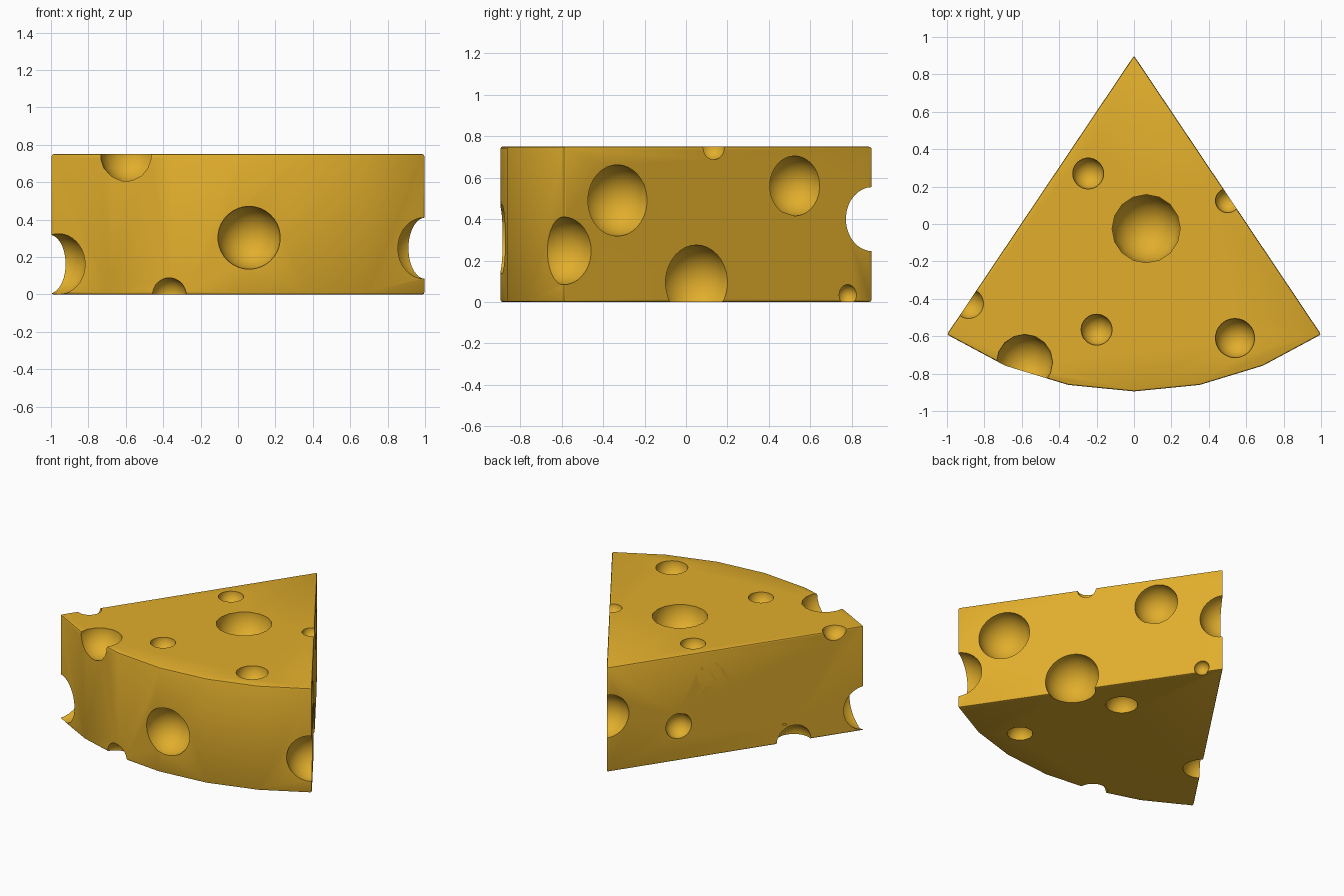
import bpy, bmesh, math
from mathutils import Matrix

if "Cube" in bpy.data.objects:
    bpy.data.objects.remove(bpy.data.objects["Cube"])

HEIGHT, APEX_Y, RADIUS = 0.75, 0.9, 1.795
HALF_ANGLE = math.atan2(1.0, 1.49)


def make_object(name, bm):
    mesh = bpy.data.meshes.new(name)
    bm.to_mesh(mesh)
    bm.free()
    obj = bpy.data.objects.new(name, mesh)
    bpy.context.collection.objects.link(obj)
    return obj


def side_point(t, z, r, side):
    """Hole centred on a flat side; t runs from the tip (0) to the rind (1)."""
    return (side * t, APEX_Y - 1.49 * t, z, r)


# Wedge: tip plus a six-segment arc, extruded upwards
bm = bmesh.new()
outline = [bm.verts.new((0, APEX_Y, 0))]
for i in range(7):
    a = HALF_ANGLE * (i / 3 - 1)
    outline.append(bm.verts.new((RADIUS * math.sin(a), APEX_Y - RADIUS * math.cos(a), 0)))
base = bm.faces.new(outline)
top = bmesh.ops.extrude_face_region(bm, geom=[base])["geom"]
bmesh.ops.translate(bm, vec=(0, 0, HEIGHT), verts=[v for v in top if isinstance(v, bmesh.types.BMVert)])
bmesh.ops.recalc_face_normals(bm, faces=bm.faces)
cheese = make_object("cheese_wedge", bm)

# Holes: x, y, z, radius
coarse = [(0.065, -0.025, HEIGHT, 0.185), (-0.585, -0.74, HEIGHT, 0.152)]
fine = [
    # top
    (-0.245, 0.27, HEIGHT, 0.083), (0.5, 0.125, HEIGHT, 0.065),
    (-0.2, -0.565, HEIGHT, 0.083), (0.54, -0.61, HEIGHT, 0.105),
    (-0.885, -0.425, HEIGHT + 0.01, 0.081),
    # rind and corners
    (0.06, -0.89, 0.303, 0.168), (-0.37, -0.86, -0.005, 0.094),
    (-0.97, -0.629, 0.162, 0.164), (1.0, -0.595, 0.247, 0.164),
    (0.0, APEX_Y, 0.4, 0.155),
    # right side
    side_point(0.826, 0.49, 0.172, 1), side_point(0.252, 0.56, 0.145, 1),
    side_point(0.57, 0.095, 0.18, 1), side_point(0.08, 0.034, 0.05, 1),
    # left side
    side_point(0.40, 0.583, 0.088, -1), side_point(0.28, 0.248, 0.09, -1),
    side_point(0.689, 0.277, 0.149, -1), side_point(0.728, 0.0, 0.12, -1),
    # underside
    (0.205, 0.12, 0.0, 0.104), (0.472, -0.593, 0.0, 0.084),
]
bm = bmesh.new()
for holes, seg in ((coarse, 16), (fine, 32)):
    for x, y, z, r in holes:
        bmesh.ops.create_uvsphere(bm, u_segments=seg, v_segments=seg // 2 + 1, radius=r,
                                  matrix=Matrix.Translation((x, y, z)))
cutter = make_object("hole_cutter", bm)
cutter.hide_render = True

# Soften the edges, then carve the holes
bevel = cheese.modifiers.new("edge_bevel", 'BEVEL')
bevel.width = 0.01
bevel.segments = 2
bevel.limit_method = 'ANGLE'
carve = cheese.modifiers.new("holes", 'BOOLEAN')
carve.operation = 'DIFFERENCE'
carve.solver = 'EXACT'
carve.object = cutter
bpy.context.view_layer.objects.active = cheese
cheese.select_set(True)
for m in (bevel.name, carve.name):
    bpy.ops.object.modifier_apply(modifier=m)
bpy.data.objects.remove(cutter)

# Golden cheese colour
mat = bpy.data.materials.new("cheese")
mat.diffuse_color = (0.75, 0.42, 0.025, 1)
mat.use_nodes = True
mat.node_tree.nodes["Principled BSDF"].inputs["Base Color"].default_value = mat.diffuse_color
cheese.data.materials.clear()
cheese.data.materials.append(mat)
bpy.ops.object.shade_smooth_by_angle(angle=math.radians(30))
